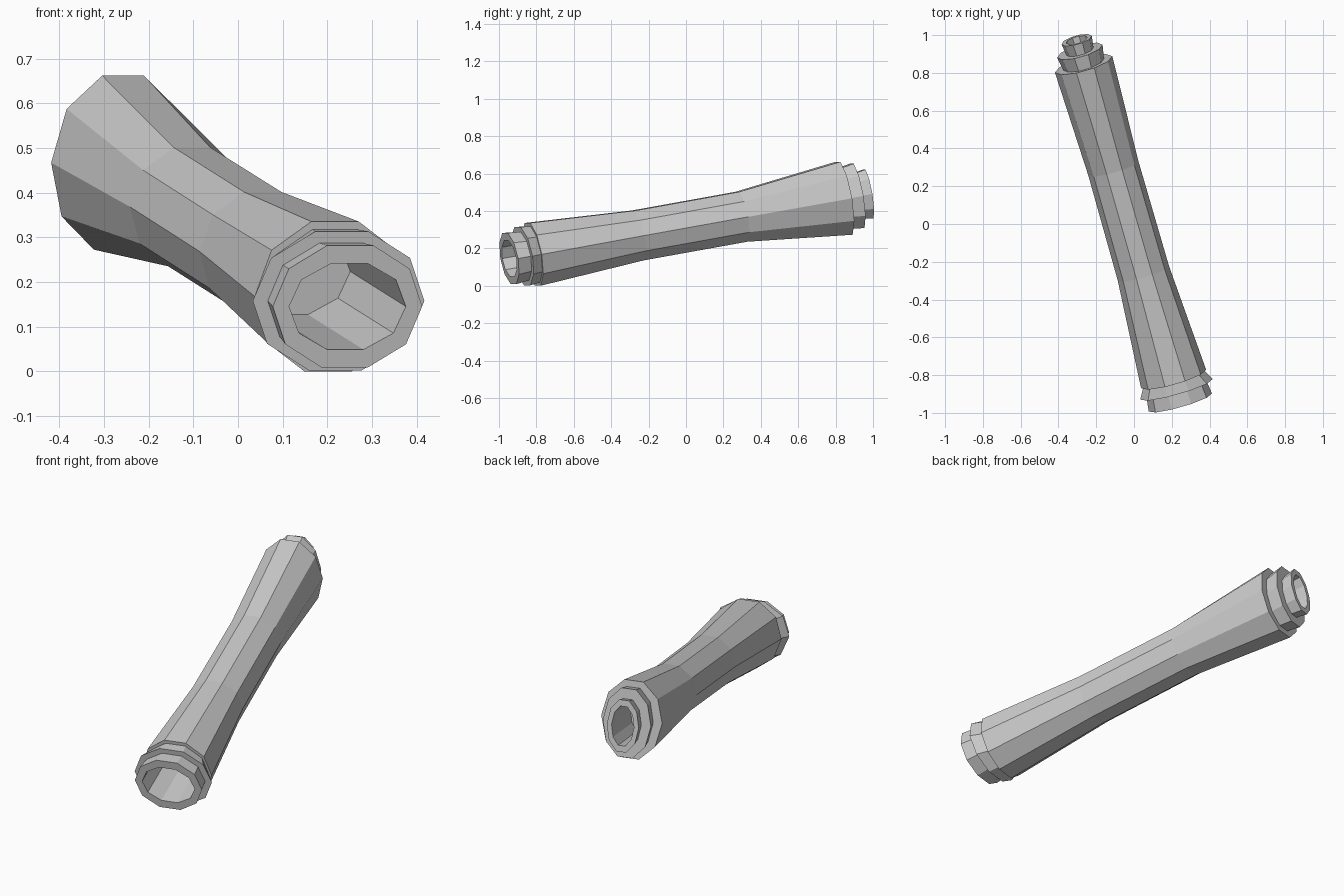
import bpy, bmesh, math
from mathutils import Vector

if "Cube" in bpy.data.objects:
    bpy.data.objects.remove(bpy.data.objects["Cube"])

SIDES = 10

# Tilted axis: direction, horizontal side vector and upward vector
axis = Vector((-0.286, 1.0, 0.18))
side = Vector((1.0, 0.286, 0.0)).normalized()
up = side.cross(axis.normalized())
origin = Vector((-0.025, 0.0, 0.316))

# Cross-sections along the axis: (y position, half width, half height)
profile = [
    # front socket, floor to rim
    (-0.51, 0.136, 0.103), (-0.945, 0.136, 0.103),
    # front lip
    (-0.945, 0.174, 0.146), (-0.875, 0.165, 0.138),
    # front flange
    (-0.875, 0.200, 0.166), (-0.82, 0.167, 0.160),
    # waisted barrel
    (-0.82, 0.179, 0.179), (-0.26, 0.141, 0.142),
    (0.295, 0.138, 0.142), (0.845, 0.158, 0.208),
    # rear collar
    (0.845, 0.112, 0.172), (0.915, 0.125, 0.184),
    # rear nozzle
    (0.915, 0.075, 0.128), (0.974, 0.083, 0.139),
    # rear socket, rim to floor
    (0.974, 0.058, 0.105), (0.70, 0.058, 0.105),
]


def loft(name, sections):
    """Skin elliptical ten-sided rings into one closed solid."""
    bm = bmesh.new()
    rings = []
    for t, rx, rz in sections:
        centre = origin + axis * t
        angles = [2 * math.pi * i / SIDES for i in range(SIDES)]
        rings.append([bm.verts.new(centre + side * rx * math.cos(a)
                                   + up * rz * math.sin(a)) for a in angles])
    for a, b in zip(rings, rings[1:]):
        for i in range(SIDES):
            j = (i + 1) % SIDES
            bm.faces.new((a[i], a[j], b[j], b[i]))
    bm.faces.new(rings[0])
    bm.faces.new(rings[-1])
    bmesh.ops.recalc_face_normals(bm, faces=bm.faces)
    # stand on the ground
    low = min(v.co.z for v in bm.verts)
    bmesh.ops.translate(bm, verts=bm.verts, vec=(0, 0, -low))
    mesh = bpy.data.meshes.new(name)
    bm.to_mesh(mesh)
    bm.free()
    obj = bpy.data.objects.new(name, mesh)
    bpy.context.collection.objects.link(obj)
    return obj


loft("waisted_handle_tube", profile)
